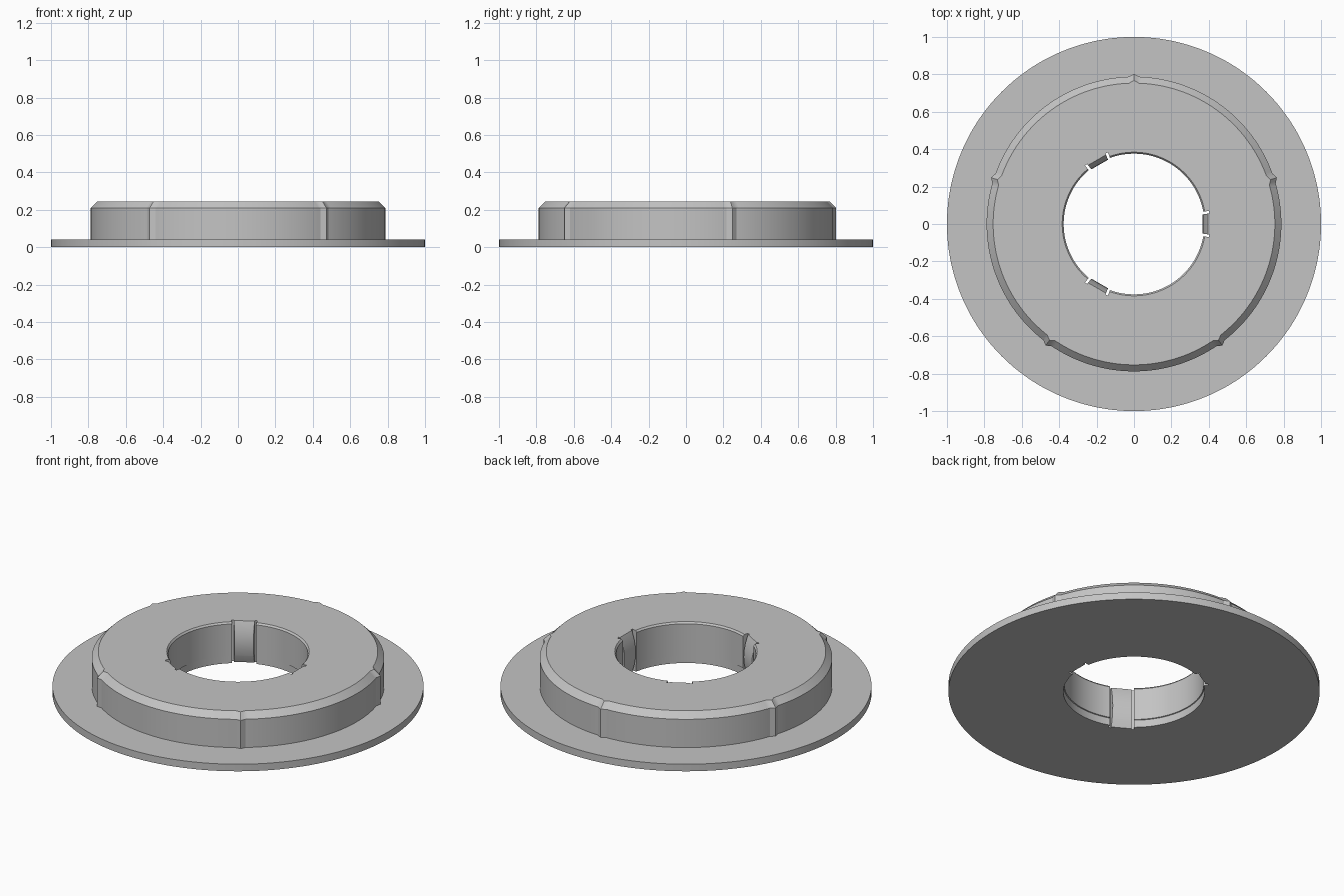
import bpy, bmesh, math

cube = bpy.data.objects.get("Cube")
if cube:
    bpy.data.objects.remove(cube, do_unlink=True)

TOP = 0.245
FLANGE = 0.042
RIBS = [18 + 72 * k for k in range(5)]
FINGERS = [0, 120, 240]
SLOT_IN, SLOT_OUT, RIB_HALF = 8, 10, 2


def offset(angle, centres):
    """Smallest angular distance in degrees to any of the centres."""
    return min(abs((angle - c + 180) % 360 - 180) for c in centres)


def rib(angle):
    """Extra radius of the pointed ribs around the hub."""
    return 0.015 * max(0, 1 - offset(angle, RIBS) / RIB_HALF)


def bore(angle, z, plain):
    """Bore radius: plain wall, slot, or bowed flat spring finger."""
    d = offset(angle, FINGERS)
    if d < SLOT_IN:
        bow = 0.367 + 0.028 * ((z - 0.12) / 0.125) ** 2
        return bow / math.cos(math.radians(d))
    return 0.407 if d < SLOT_OUT else plain


def section(angle):
    """Closed radial cross-section as (radius, height) points."""
    b = rib(angle)
    outer = [(1, 0), (1, FLANGE), (0.788 + b, FLANGE),
             (0.788 + b, 0.21), (0.753 + b, TOP)]
    wall = [(0.384, TOP), (0.376, 0.235), (0.376, 0.2), (0.376, 0.16),
            (0.376, 0.12), (0.376, 0.08), (0.376, 0.046),
            (0.381, 0.044), (0.381, 0.02), (0.381, 0)]
    return outer + [(bore(angle, z, r), z) for r, z in wall]


# Angles around the axis, with paired steps for crisp slot walls
angles = set(range(0, 360))
for f in FINGERS:
    for edge in (SLOT_IN, SLOT_OUT):
        for side in (-1, 1):
            angles.discard((f + side * edge) % 360)
            for nudge in (-0.03, 0.03):
                angles.add((f + side * edge + nudge) % 360)
angles = sorted(angles)

# Flanged hub with bore, swept around the axis
bm = bmesh.new()
rings = []
for a in angles:
    t = math.radians(a)
    rings.append([bm.verts.new((r * math.cos(t), r * math.sin(t), z))
                  for r, z in section(a)])
for i, ring in enumerate(rings):
    nxt = rings[(i + 1) % len(rings)]
    for j in range(len(ring)):
        k = (j + 1) % len(ring)
        bm.faces.new((ring[j], nxt[j], nxt[k], ring[k]))
bmesh.ops.recalc_face_normals(bm, faces=bm.faces[:])
mesh = bpy.data.meshes.new("flanged_hub")
bm.to_mesh(mesh)
bm.free()
hub = bpy.data.objects.new("flanged_hub", mesh)
bpy.context.collection.objects.link(hub)

# Plain grey material
grey = bpy.data.materials.new("grey_plastic")
grey.use_nodes = True
colour = (0.55, 0.55, 0.55, 1)
grey.diffuse_color = colour
grey.node_tree.nodes["Principled BSDF"].inputs["Base Color"].default_value = colour
mesh.materials.append(grey)

# Smooth round walls, sharp edges
bpy.ops.object.select_all(action="DESELECT")
hub.select_set(True)
bpy.context.view_layer.objects.active = hub
bpy.ops.object.shade_smooth_by_angle(angle=math.radians(22))
